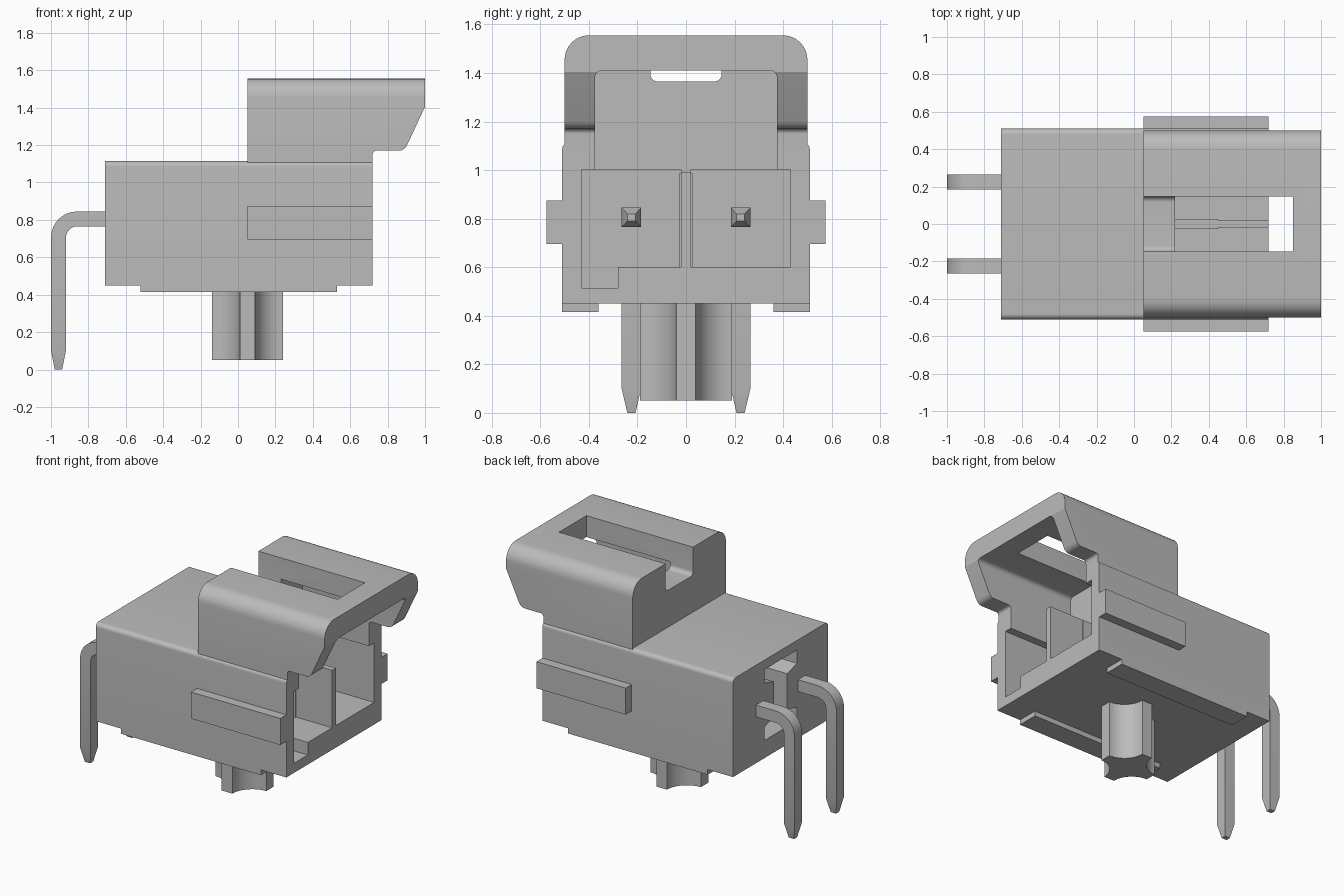
import bpy, bmesh, math
from mathutils import Vector

if "Cube" in bpy.data.objects:
    bpy.data.objects.remove(bpy.data.objects["Cube"], do_unlink=True)

grey = bpy.data.materials.new("plain grey")
grey.use_nodes = True
COLOUR = (0.5, 0.5, 0.5, 1.0)
grey.diffuse_color = COLOUR
grey.node_tree.nodes["Principled BSDF"].inputs["Base Color"].default_value = COLOUR


def rounded(points, segments=8):
    """Fillet the corners of an outline given as (a, b) or (a, b, radius)."""
    out = []
    for i, p in enumerate(points):
        c = Vector(p[:2])
        if len(p) < 3:
            out.append(c)
            continue
        u = (Vector(points[i - 1][:2]) - c).normalized()
        v = (Vector(points[(i + 1) % len(points)][:2]) - c).normalized()
        half = u.angle(v) / 2
        centre = c + (u + v).normalized() * p[2] / math.sin(half)
        start = c + u * p[2] / math.tan(half) - centre
        end = c + v * p[2] / math.tan(half) - centre
        sweep = start.angle(end)
        for k in range(segments + 1):
            t = k / segments
            out.append(centre + (start * math.sin((1 - t) * sweep)
                                 + end * math.sin(t * sweep)) / math.sin(sweep))
    return out


def prism(name, outline, axis, lo, hi):
    """Extrude a 2D outline along an axis."""
    place = {"x": lambda a, b, t: (t, a, b),
             "y": lambda a, b, t: (a, t, b),
             "z": lambda a, b, t: (a, b, t)}[axis]
    bm = bmesh.new()
    face = bm.faces.new([bm.verts.new(place(p[0], p[1], lo)) for p in rounded(outline)])
    new = bmesh.ops.extrude_face_region(bm, geom=[face])["geom"]
    bmesh.ops.translate(bm, vec=place(0, 0, hi - lo),
                        verts=[g for g in new if isinstance(g, bmesh.types.BMVert)])
    bmesh.ops.recalc_face_normals(bm, faces=bm.faces)
    mesh = bpy.data.meshes.new(name)
    bm.to_mesh(mesh)
    bm.free()
    mesh.materials.append(grey)
    ob = bpy.data.objects.new(name, mesh)
    bpy.context.collection.objects.link(ob)
    return ob


def rect(a0, a1, b0, b1):
    return [(a0, b0), (a1, b0), (a1, b1), (a0, b1)]


def activate(ob):
    bpy.ops.object.select_all(action="DESELECT")
    ob.select_set(True)
    bpy.context.view_layer.objects.active = ob


def combine(target, other, operation="DIFFERENCE"):
    """Apply a boolean and remove the helper."""
    activate(target)
    mod = target.modifiers.new("boolean", "BOOLEAN")
    mod.operation, mod.solver, mod.object = operation, "EXACT", other
    bpy.ops.object.modifier_apply(modifier=mod.name)
    bpy.data.objects.remove(other, do_unlink=True)


# Housing block with softened top edges
housing = prism("housing", [(-.51, .45), (.51, .45), (.51, 1.115, .03), (-.51, 1.115, .03)],
                "x", -.71, .72)

# Latch hood with rounded top and a sloped overhang
hood = prism("hood", [(-.5, 1.05), (.5, 1.05), (.5, 1.555, .1), (-.5, 1.555, .1)],
             "x", .05, 1.0)
combine(hood, prism("overhang_cutter",
                    [(.72, .9), (.72, 1.17, .02), (.89, 1.17, .05), (1.0, 1.405),
                     (1.1, 1.62), (1.1, .9)], "y", -.7, .7))
combine(housing, hood, "UNION")

# Latch opening, roof slot and the two contact chambers
combine(housing, prism("latch_cutter",
                       [(-.375, .99), (.375, .99), (.375, 1.41, .03), (-.375, 1.41, .03)],
                       "x", .22, 1.2))
combine(housing, prism("slot_cutter",
                       [(-.147, 1.365, .03), (.147, 1.365, .03), (.147, 1.7), (-.147, 1.7)],
                       "x", -.1, .85))
combine(housing, prism("chamber_cutter_a",
                       [(-.43, .515), (-.28, .515), (-.28, .6), (-.02, .6),
                        (-.02, 1.003), (-.43, 1.003)], "x", -.4, .9))
combine(housing, prism("chamber_cutter_b", rect(.02, .43, .6, 1.003), "x", -.4, .9))

# Back recess shaped like a capital I
half = [(.175, .57), (.175, .66), (.07, .69), (.07, .93), (.175, .96), (.175, 1.05)]
combine(housing, prism("recess_cutter", half + [(-a, b) for a, b in reversed(half)],
                       "x", -.9, -.52))

# Thicker rear part of the divider
prism("divider_rear", rect(-.028, .028, .6, .985), "x", -.4, .45)

# Side ribs and underside feet
for side, s in (("left", 1), ("right", -1)):
    y = sorted((s * .51, s * .575))
    prism(f"{side}_rib", rect(.05, .72, .695, .875), "y", *y)
    y = sorted((s * .36, s * .51))
    prism(f"{side}_foot", rect(-.52, .53, .415, .45), "y", *y)

# Locating peg: a cross with concave corners
peg = []
for quarter in range(4):
    turn = quarter * math.pi / 2
    for k in range(13):
        a = math.radians(270 - 90 * k / 12)
        px, py = .19 + .15 * math.cos(a), .19 + .15 * math.sin(a)
        peg.append((.05 + px * math.cos(turn) - py * math.sin(turn),
                    px * math.sin(turn) + py * math.cos(turn)))
prism("locating_peg", peg, "z", .05, .45)

# Bent contact pins with four-sided tapered tips
PIN = [(-.98, 0), (-.94, 0), (-.92, .1), (-.92, .765, .06), (.45, .765), (.5, .79),
       (.5, .82), (.45, .845), (-1, .845, .14), (-1, .1)]
for side, y in (("left", .225), ("right", -.225)):
    pin = prism(f"{side}_pin", PIN, "y", y - .04, y + .04)
    bm = bmesh.new()
    bm.from_mesh(pin.data)
    for co, no in (((0, 0, .1), (0, 0, 1)), ((.45, 0, 0), (1, 0, 0))):
        bmesh.ops.bisect_plane(bm, geom=bm.verts[:] + bm.edges[:] + bm.faces[:],
                               dist=1e-4, plane_co=co, plane_no=no)
    for v in bm.verts:
        if v.co.z < .01 or v.co.x > .49:
            v.co.y = y + (v.co.y - y) * .42
    bm.to_mesh(pin.data)
    bm.free()

# Smooth the curved parts and keep edges crisp
for ob in [o for o in bpy.context.collection.objects if o.type == "MESH"]:
    activate(ob)
    bpy.ops.object.shade_smooth_by_angle(angle=math.radians(25))
